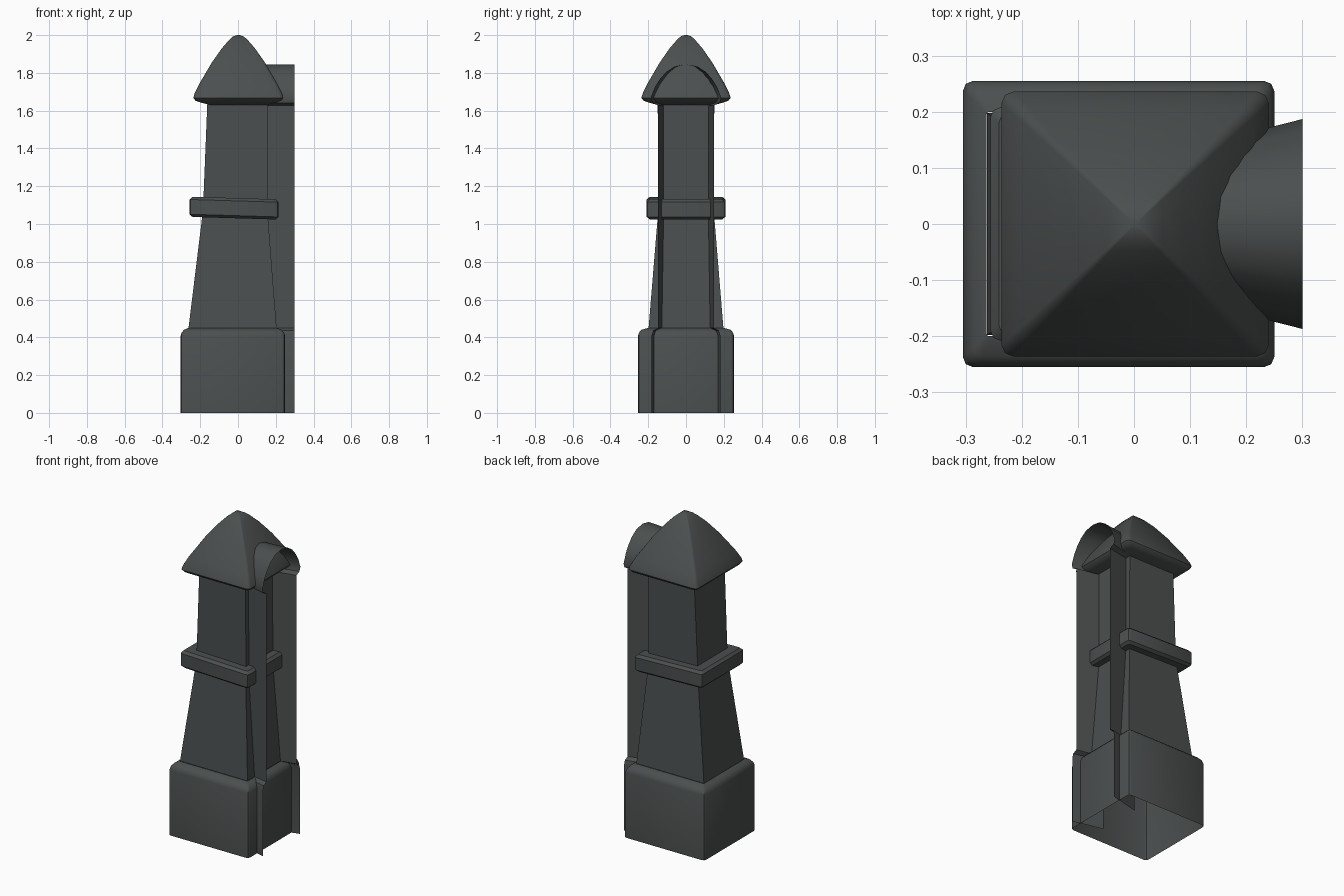
import bpy, bmesh, math

if "Cube" in bpy.data.objects:
    bpy.data.objects.remove(bpy.data.objects["Cube"])

stone = bpy.data.materials.new("dark_grey")
stone.diffuse_color = (0.07, 0.078, 0.077, 1)
stone.use_nodes = True
stone.node_tree.nodes["Principled BSDF"].inputs["Base Color"].default_value = stone.diffuse_color


def finish(name, bm, angle, recalc=True):
    if recalc:
        bmesh.ops.recalc_face_normals(bm, faces=bm.faces)
    me = bpy.data.meshes.new(name)
    bm.to_mesh(me)
    bm.free()
    ob = bpy.data.objects.new(name, me)
    bpy.context.collection.objects.link(ob)
    me.materials.append(stone)
    bpy.ops.object.select_all(action='DESELECT')
    bpy.context.view_layer.objects.active = ob
    ob.select_set(True)
    bpy.ops.object.shade_smooth_by_angle(angle=math.radians(angle))
    return ob


def loft(name, levels, steps=0, tilt=0.0, cap_top=False, angle=35):
    """Stack rectangles (z, centre x, half x, half y, corner radius)."""
    bm = bmesh.new()
    rings = []
    for z, cx, hx, hy, r in levels:
        ring = []
        for k, (sx, sy) in enumerate(((1, 1), (-1, 1), (-1, -1), (1, -1))):
            for i in range(steps + 1):
                a = math.pi / 2 * (k + (i / steps if steps else 0))
                ox, oy = (math.cos(a), math.sin(a)) if steps else (sx, sy)
                x = cx + sx * (hx - r) + r * ox
                y = sy * (hy - r) + r * oy
                ring.append(bm.verts.new((x, y, z + tilt * x)))
        rings.append(ring)
    n = len(rings[0])
    for a, b in zip(rings, rings[1:]):
        for i in range(n):
            j = (i + 1) % n
            bm.faces.new((a[i], a[j], b[j], b[i]))
    if cap_top:
        bm.faces.new(rings[-1])
    return finish(name, bm, angle)


# Plinth, open underneath, with rounded shoulder
loft("base", [(0, -.0275, .2775, .255, .018), (.405, -.0275, .2775, .255, .018),
              (.425, -.0275, .271, .249, .018), (.44, -.0275, .258, .236, .016),
              (.45, -.0285, .234, .2, .004)], steps=2)

# Tapered shafts
loft("lower_shaft", [(.45, -.029, .233, .198, 0), (1.06, -.015, .172, .148, 0)])
loft("upper_shaft", [(1.06, -.014, .172, .146, 0), (1.65, -.003, .159, .15, 0)])

# Slightly tilted collar
loft("collar", [(1.03, -.02, .16, .14, .003), (1.03, -.021, .22, .192, .012),
                (1.044, -.021, .235, .208, .018), (1.122, -.021, .235, .208, .018),
                (1.137, -.021, .22, .192, .012), (1.137, -.02, .16, .14, .003)],
     steps=2, tilt=-.03)

# Curved pyramid cap
cap = [(1.63, .15), (1.644, .2), (1.653, .225), (1.668, .236), (1.69, .23),
       (1.74, .206), (1.788, .178), (1.855, .139), (1.931, .086),
       (1.975, .048), (1.993, .028), (2.0, .008)]
loft("cap", [(z, .002, r * 1.01, r, r * .09) for z, r in cap],
     steps=2, cap_top=True, angle=45)

# Flared open wall stub on the right: half outline (y, z) at the outer end
half = [(.182, 0), (.182, .41), (.174, .436), (.147, .45), (.147, 1.627),
        (.178, 1.64), (.187, 1.667), (.165, 1.725), (.14, 1.765), (.105, 1.805),
        (.06, 1.834), (0, 1.845)]
outline = half + [(-y, z) for y, z in half[-2::-1]]
bm = bmesh.new()
sides = []
for x, s in ((.11, .74), (.30, 1.0)):
    sides.append([bm.verts.new((x, y * s, z)) for y, z in outline])
for i in range(len(outline) - 1):
    a, b = sides
    bm.faces.new((a[i], b[i], b[i + 1], a[i + 1]))
bmesh.ops.reverse_faces(bm, faces=[f for f in bm.faces
                                   if f.normal.y * f.calc_center_median().y < 0])
bm.normal_update()
up = sum(f.calc_area() * f.normal.y * (1 if f.calc_center_median().y > 0 else -1) for f in bm.faces)
finish("wall_stub", bm, 35)
